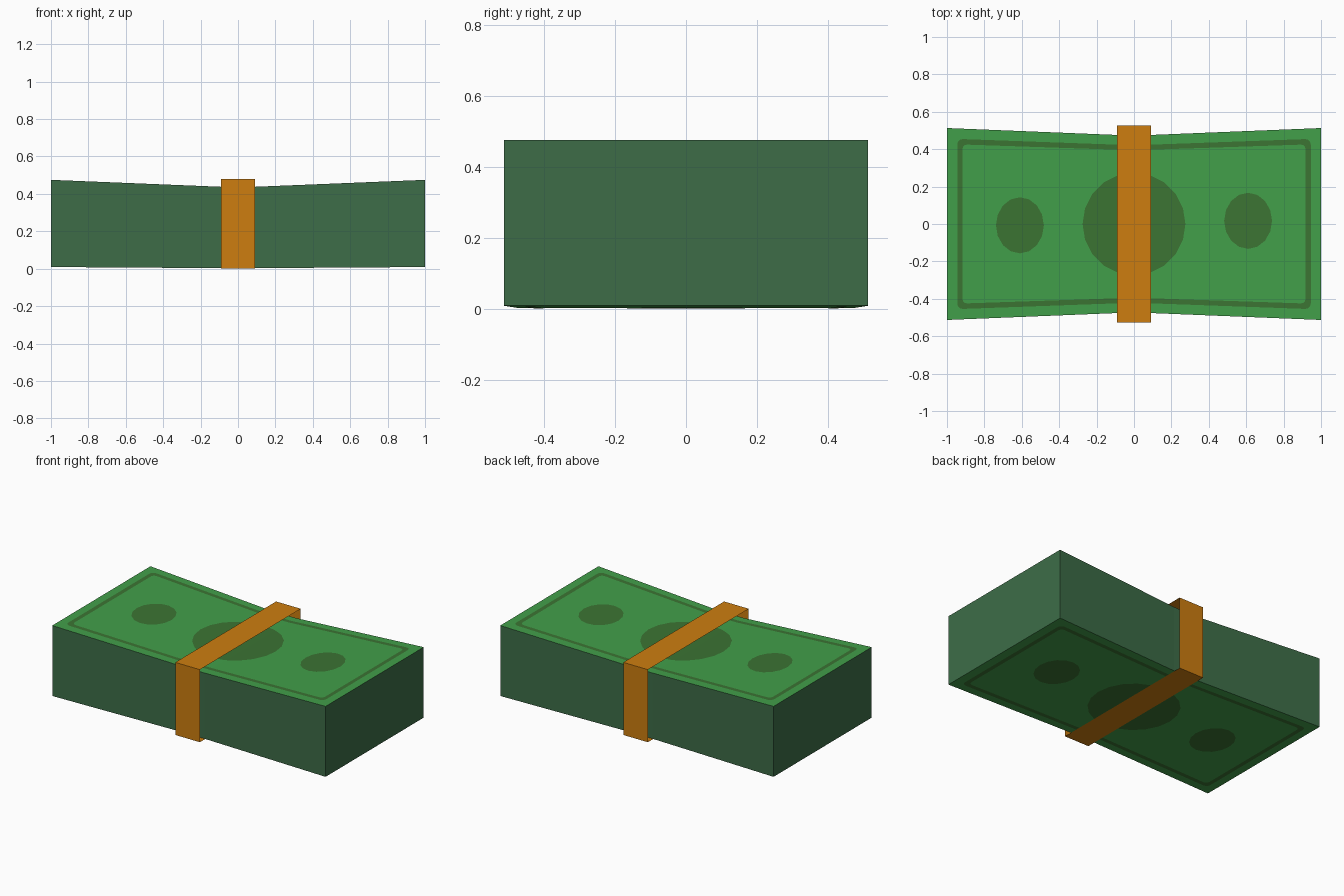
import bpy, bmesh, math

if "Cube" in bpy.data.objects:
    bpy.data.objects.remove(bpy.data.objects["Cube"])

HALF_BAND = 0.09


def material(name, rgb):
    m = bpy.data.materials.new(name)
    m.diffuse_color = (*rgb, 1)
    m.use_nodes = True
    m.node_tree.nodes["Principled BSDF"].inputs["Base Color"].default_value = m.diffuse_color
    return m


GREEN = material("note green", (0.054, 0.347, 0.068))
EDGE = material("paper edge green", (0.047, 0.152, 0.064))
PRINT = material("print dark green", (0.044, 0.174, 0.033))
ORANGE = material("band orange", (0.61, 0.207, 0.005))


# Pinch of the stack: 0 under the band, 1 at the ends
def spread(x):
    return max(0.0, (abs(x) - HALF_BAND) / (1 - HALF_BAND))


def top_z(x):
    return 0.438 + 0.037 * spread(x)


def bottom_z(x):
    return 0.003 + 0.006 * spread(x)


def waist(x):
    return 0.928 + 0.072 * spread(x)


def crease(bm):
    for x in (-HALF_BAND, HALF_BAND):
        bmesh.ops.bisect_plane(bm, geom=bm.verts[:] + bm.edges[:] + bm.faces[:],
                               plane_co=(x, 0, 0), plane_no=(1, 0, 0))


def finish(bm, name, mats):
    me = bpy.data.meshes.new(name)
    bm.to_mesh(me)
    bm.free()
    for m in mats:
        me.materials.append(m)
    ob = bpy.data.objects.new(name, me)
    bpy.context.collection.objects.link(ob)
    return ob


# Stack of notes: box pinched in the middle, green top and bottom
bm = bmesh.new()
bmesh.ops.create_cube(bm, size=2)
crease(bm)
for v in bm.verts:
    v.co.y *= 0.513 * waist(v.co.x)
    v.co.z = top_z(v.co.x) if v.co.z > 0 else bottom_z(v.co.x)
bm.normal_update()
for f in bm.faces:
    f.material_index = 0 if abs(f.normal.z) > 0.7 else 1
finish(bm, "note_stack", [GREEN, EDGE])


# Printed details: thin sheets lying on both faces of the stack
def ellipse(cx, cy, rx, ry, n=16):
    return [(cx + rx * math.cos(2 * math.pi * i / n),
             cy + ry * math.sin(2 * math.pi * i / n)) for i in range(n)]


def rounded_rect(hx, hy, r, steps=3):
    pts = []
    for q, (sx, sy) in enumerate([(1, 1), (-1, 1), (-1, -1), (1, -1)]):
        for i in range(steps + 1):
            a = math.pi / 2 * (q + i / steps)
            pts.append((sx * (hx - r) + r * math.cos(a),
                        sy * (hy - r) + r * math.sin(a)))
    return pts


def printed(name, outer, inner=None, follow_waist=False):
    for side in ("top", "bottom"):
        bm = bmesh.new()
        a = [bm.verts.new((x, y, 0)) for x, y in outer]
        if inner:
            b = [bm.verts.new((x, y, 0)) for x, y in inner]
            n = len(a)
            for i in range(n):
                j = (i + 1) % n
                bm.faces.new((a[i], a[j], b[j], b[i]))
        else:
            bm.faces.new(a)
        crease(bm)
        for v in bm.verts:
            if follow_waist:
                v.co.y *= waist(v.co.x)
            v.co.z = top_z(v.co.x) + 0.002 if side == "top" else bottom_z(v.co.x) - 0.002
        bm.normal_update()
        if side == "bottom":
            bmesh.ops.reverse_faces(bm, faces=bm.faces[:])
        finish(bm, f"{name}_{side}", [PRINT])


printed("centre_medallion", ellipse(0, 0, 0.275, 0.275, 20))
printed("left_medallion", ellipse(-0.61, -0.007, 0.128, 0.15))
printed("right_medallion", ellipse(0.61, 0.017, 0.128, 0.15))
printed("border", rounded_rect(0.945, 0.457, 0.03),
        rounded_rect(0.917, 0.428, 0.025), follow_waist=True)

# Paper band: thin open loop around the middle
bm = bmesh.new()
bmesh.ops.create_cube(bm, size=1)
for v in bm.verts:
    v.co.x *= 2 * HALF_BAND
    v.co.y *= 1.054
    v.co.z = 0.48 if v.co.z > 0 else 0.0
bm.normal_update()
bmesh.ops.delete(bm, geom=[f for f in bm.faces if abs(f.normal.x) > 0.5],
                 context='FACES_ONLY')
finish(bm, "paper_band", [ORANGE])
